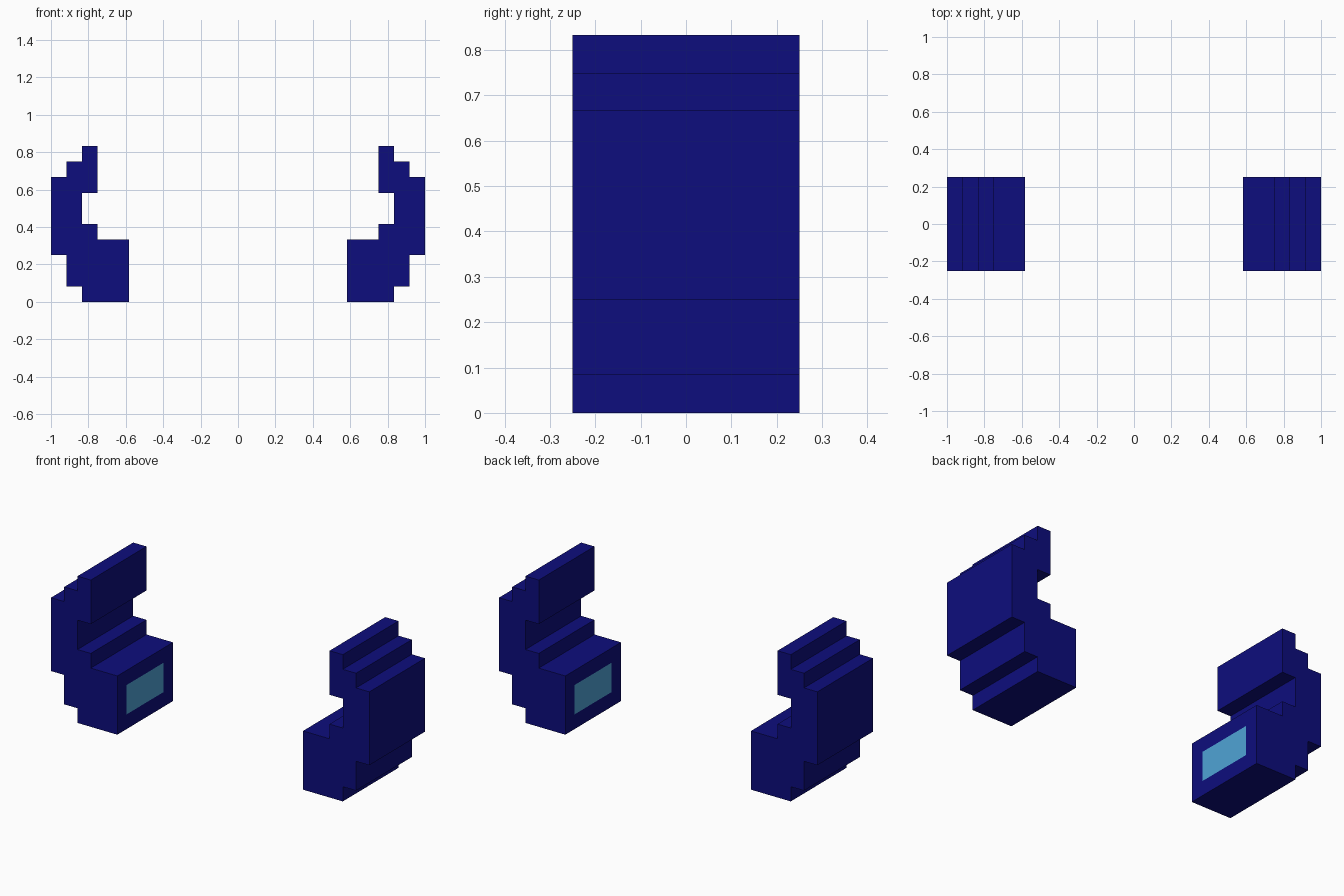
import bpy
import bmesh

if "Cube" in bpy.data.objects:
    bpy.data.objects.remove(bpy.data.objects["Cube"])

U = 1 / 12  # one step of the blocky grid


def material(name, rgb):
    m = bpy.data.materials.new(name)
    m.diffuse_color = (*rgb, 1)
    m.use_nodes = True
    m.node_tree.nodes["Principled BSDF"].inputs["Base Color"].default_value = m.diffuse_color
    return m


navy = material("navy blue", (0.004, 0.004, 0.205))
light_blue = material("light blue", (0.08, 0.37, 0.67))

# Stepped side profile (x, z) in grid steps, inner foot first
PROFILE = [(7, 0), (10, 0), (10, 1), (11, 1), (11, 3), (12, 3), (12, 8),
           (11, 8), (11, 9), (10, 9), (10, 10), (9, 10), (9, 7), (10, 7),
           (10, 5), (9, 5), (9, 4), (7, 4)]


def stepped_side(name, side):
    bm = bmesh.new()
    # Extruded profile
    face = bm.faces.new([bm.verts.new((side * x * U, -3 * U, z * U)) for x, z in PROFILE])
    ext = bmesh.ops.extrude_face_region(bm, geom=[face])
    verts = [g for g in ext["geom"] if isinstance(g, bmesh.types.BMVert)]
    bmesh.ops.translate(bm, verts=verts, vec=(0, 6 * U, 0))
    bmesh.ops.recalc_face_normals(bm, faces=bm.faces)
    # Light panel inset flush in the inner foot face
    inner = [f for f in bm.faces if all(abs(abs(v.co.x) - 7 * U) < 1e-4 for v in f.verts)]
    bmesh.ops.inset_region(bm, faces=inner, thickness=U, use_even_offset=True)
    for f in inner:
        f.material_index = 1
    me = bpy.data.meshes.new(name)
    bm.to_mesh(me)
    bm.free()
    me.materials.append(navy)
    me.materials.append(light_blue)
    bpy.context.collection.objects.link(bpy.data.objects.new(name, me))


stepped_side("right_curved_arm", 1)
stepped_side("left_curved_arm", -1)
